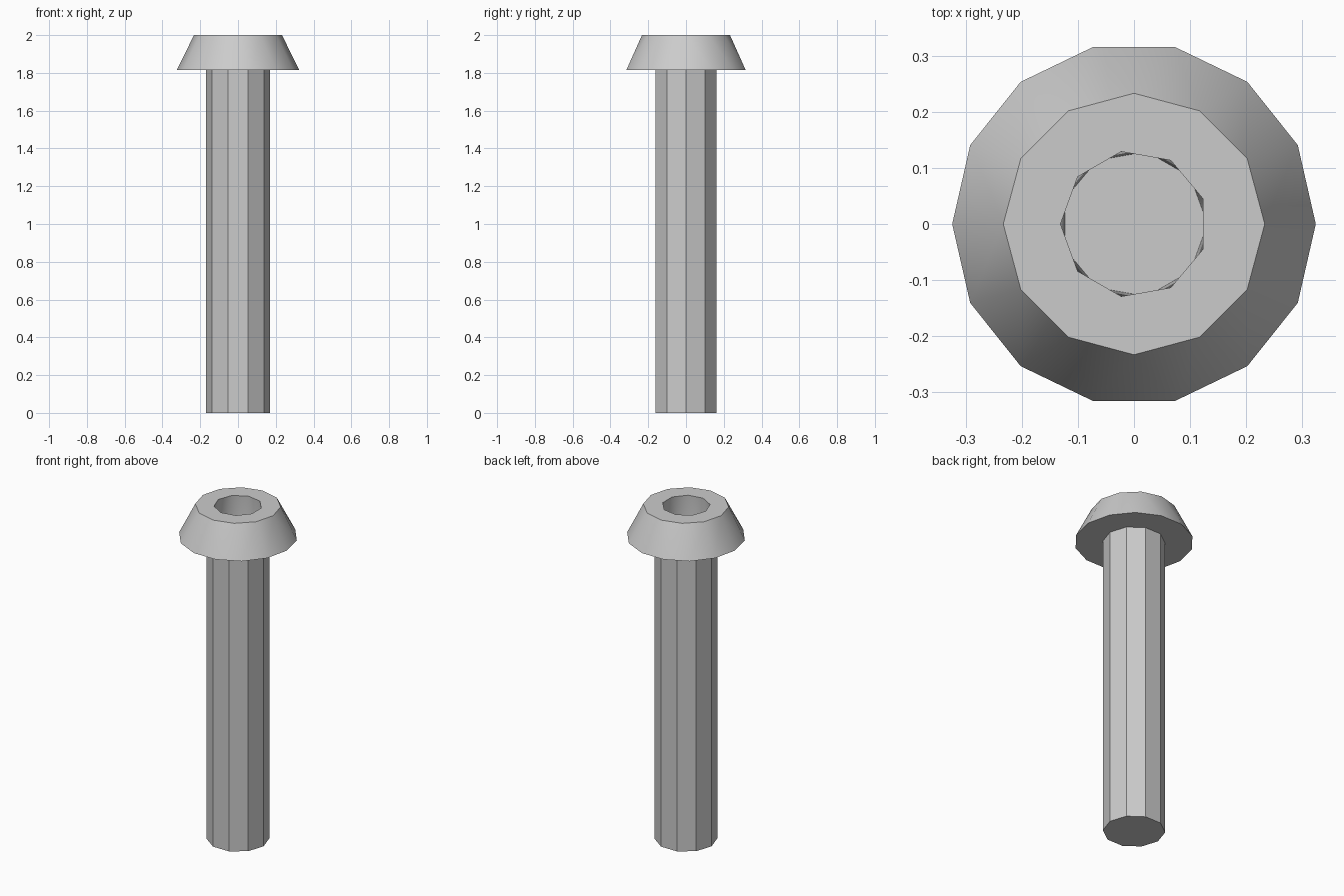
import bpy
import bmesh
from math import cos, sin, pi, radians

cube = bpy.data.objects.get("Cube")
if cube:
    bpy.data.objects.remove(cube, do_unlink=True)

steel = bpy.data.materials.new("grey steel")
steel.use_nodes = True
GREY = (0.6, 0.6, 0.6, 1)
steel.diffuse_color = GREY
steel.node_tree.nodes["Principled BSDF"].inputs["Base Color"].default_value = GREY


def ring(bm, sides, radius, z, turn=0.0):
    """Regular polygon of vertices, starting at the given fraction of a turn."""
    angles = [2 * pi * (i / sides + turn) for i in range(sides)]
    return [bm.verts.new((radius * cos(a), radius * sin(a), z)) for a in angles], turn


def bridge(bm, low, high):
    """Triangle band between two rings that may have different side counts."""
    (a, ta), (b, tb) = low, high
    i = j = 0
    while i < len(a) or j < len(b):
        next_a = (i + 0.5) / len(a) + ta
        next_b = (j + 0.5) / len(b) + tb
        va, vb = a[i % len(a)], b[j % len(b)]
        if j >= len(b) or (i < len(a) and next_a <= next_b):
            i += 1
            bm.faces.new((va, a[i % len(a)], vb))
        else:
            j += 1
            bm.faces.new((va, b[j % len(b)], vb))


def finish(bm, name):
    mesh = bpy.data.meshes.new(name)
    bm.to_mesh(mesh)
    bm.free()
    mesh.materials.append(steel)
    obj = bpy.data.objects.new(name, mesh)
    bpy.context.collection.objects.link(obj)
    bpy.ops.object.select_all(action='DESELECT')
    obj.select_set(True)
    bpy.context.view_layer.objects.active = obj
    bpy.ops.object.shade_smooth_by_angle(angle=radians(30))


HEAD_Z, TOP_Z, FLOOR_Z = 1.815, 2.0, 1.85

# Tapered head with a nine-sided twisted socket
bm = bmesh.new()
rim = ring(bm, 14, 0.324, HEAD_Z)
crown = ring(bm, 12, 0.233, TOP_Z)
mouth = ring(bm, 9, 0.131, TOP_Z, 1 / 18)
floor = ring(bm, 9, 0.131, FLOOR_Z)
for low, high in ((rim, crown), (crown, mouth), (mouth, floor)):
    bridge(bm, low, high)
bm.faces.new(floor[0])
bm.faces.new(rim[0][::-1])
finish(bm, "bolt_head")

# Ten-sided shank
bm = bmesh.new()
foot = ring(bm, 10, 0.17, 0)
neck = ring(bm, 10, 0.17, HEAD_Z)
for i in range(10):
    k = (i + 1) % 10
    bm.faces.new((foot[0][i], foot[0][k], neck[0][k], neck[0][i]))
bm.faces.new(foot[0][::-1])
finish(bm, "bolt_shank")
